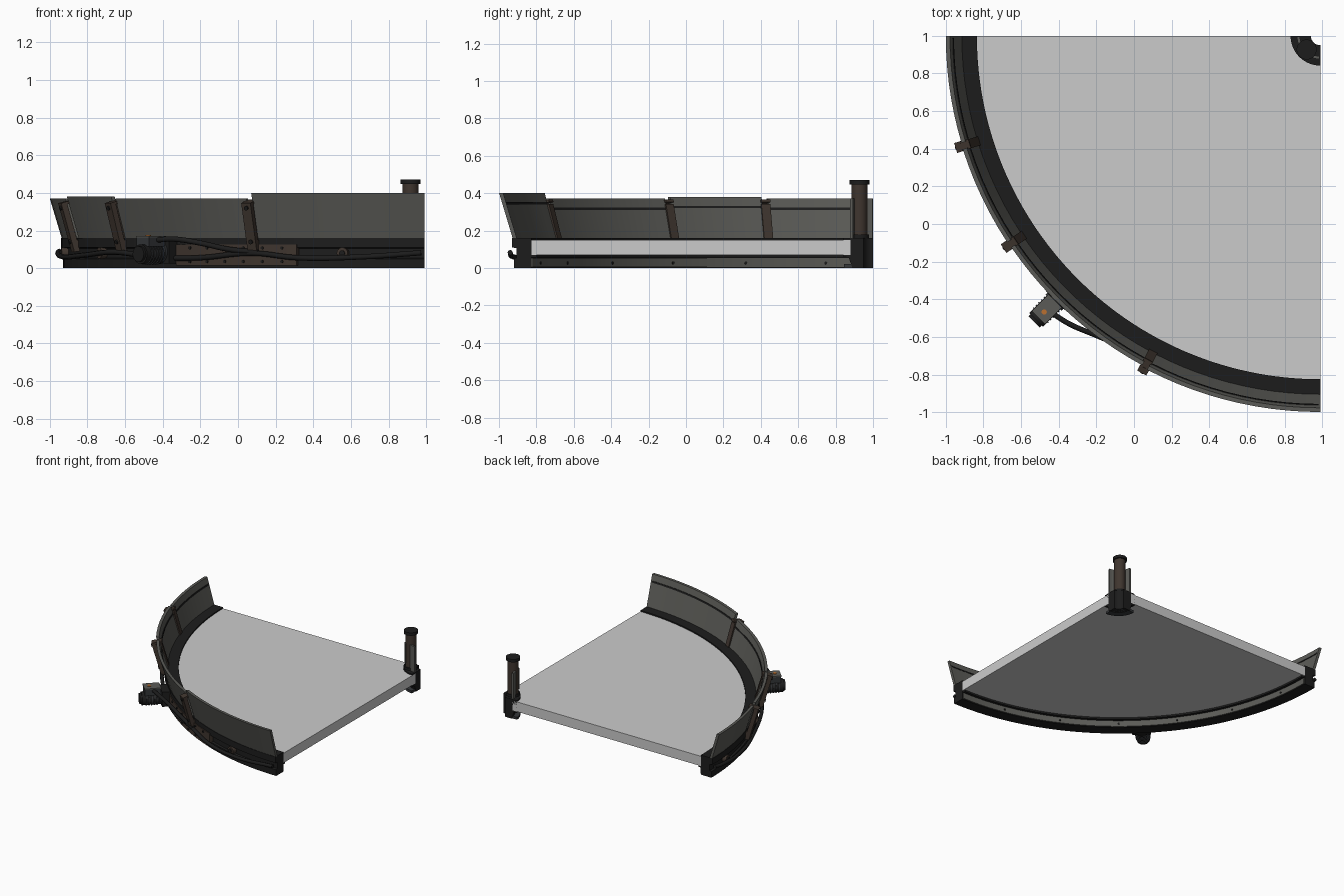
import bpy, bmesh, math
from mathutils import Matrix, Vector

if "Cube" in bpy.data.objects:
    bpy.data.objects.remove(bpy.data.objects["Cube"])

CX, CY = 0.99, 1.0          # centre of the quarter-turn


def mat(name, c):
    m = bpy.data.materials.new(name)
    m.diffuse_color = (*c, 1)
    m.use_nodes = True
    m.node_tree.nodes["Principled BSDF"].inputs["Base Color"].default_value = m.diffuse_color
    return m


BLACK = mat("black", (0.012, 0.012, 0.012))
STEEL = mat("steel", (0.105, 0.105, 0.095))
BROWN = mat("bronze", (0.05, 0.036, 0.028))
DARK = mat("dark_grey", (0.035, 0.038, 0.042))
ORANGE = mat("orange", (0.5, 0.16, 0.03))


def polar(r, deg, z):
    a = math.radians(deg)
    return Vector((CX - r * math.cos(a), CY - r * math.sin(a), z))


def finish(name, bm, m, smooth=True):
    bmesh.ops.recalc_face_normals(bm, faces=bm.faces)
    me = bpy.data.meshes.new(name)
    bm.to_mesh(me)
    bm.free()
    ob = bpy.data.objects.new(name, me)
    bpy.context.collection.objects.link(ob)
    if m:
        me.materials.append(m)
    if smooth:
        bpy.ops.object.select_all(action='DESELECT')
        ob.select_set(True)
        bpy.context.view_layer.objects.active = ob
        bpy.ops.object.shade_smooth_by_angle(angle=math.radians(30))
    return ob


def sweep(name, profile, a0, a1, m=None, step=1.5):
    """Sweep a closed (radius, z) profile about the turn centre."""
    bm = bmesh.new()
    n = max(2, round((a1 - a0) / step))
    rings = [[bm.verts.new(polar(r, a0 + (a1 - a0) * i / n, z)) for r, z in profile]
             for i in range(n + 1)]
    k = len(profile)
    for p, q in zip(rings, rings[1:]):
        for j in range(k):
            bm.faces.new((p[j], p[(j + 1) % k], q[(j + 1) % k], q[j]))
    bm.faces.new(rings[0])
    bm.faces.new(rings[-1])
    return finish(name, bm, m)


def rect(r0, r1, z0, z1):
    return [(r0, z0), (r1, z0), (r1, z1), (r0, z1)]


def frame(r, deg, z, tilt=0):
    # local x points outward, y tangential, z up
    return (Matrix.Translation(polar(r, deg, z)) @ Matrix.Rotation(math.radians(deg + 180), 4, 'Z')
            @ Matrix.Rotation(math.radians(tilt), 4, 'Y'))


def box(name, r, deg, z, size, m, tilt=0):
    bm = bmesh.new()
    bmesh.ops.create_cube(bm, size=1, matrix=frame(r, deg, z, tilt) @ Matrix.Diagonal((*size, 1)))
    return finish(name, bm, m, False)


def cyl(name, r, deg, z, rad, depth, m, tilt=0, seg=24):
    bm = bmesh.new()
    bmesh.ops.create_cone(bm, cap_ends=True, segments=seg, radius1=rad, radius2=rad, depth=depth,
                          matrix=frame(r, deg, z, tilt))
    return finish(name, bm, m)


def cable(name, pts, rad=0.014):
    cu = bpy.data.curves.new(name, 'CURVE')
    cu.dimensions = '3D'
    cu.bevel_depth, cu.bevel_resolution, cu.resolution_u = rad, 2, 5
    cu.use_fill_caps = True
    s = cu.splines.new('BEZIER')
    s.bezier_points.add(len(pts) - 1)
    for b, p in zip(s.bezier_points, pts):
        b.co = polar(*p)
        b.handle_left_type = b.handle_right_type = 'AUTO'
    cu.materials.append(BLACK)
    bpy.context.collection.objects.link(bpy.data.objects.new(name, cu))


# Belt slab
sweep("belt", rect(0.12, 1.825, 0.07, 0.15), 0, 90)

# Outer frame: C-shaped channel with a shallow recess on the outside
sweep("outer_frame", [(1.825, 0), (1.92, 0), (1.92, 0.05), (1.905, 0.055), (1.905, 0.105),
                      (1.93, 0.11), (1.93, 0.16), (1.825, 0.16)], 0, 90, BLACK)
sweep("inner_skirt", rect(1.818, 1.826, 0.004, 0.052), 0.2, 89.8, STEEL)
sweep("belt_lip", rect(1.80, 1.83, 0.055, 0.069), 0.2, 89.8, BLACK)
for i, a in enumerate((8, 22, 36, 50, 64, 78)):
    cyl(f"skirt_bolt_{i}", 1.817, a, 0.027, 0.008, 0.006, BLACK, 90, 12)

# Leaning side guards with seam trim
SLOPE = 0.30


def lean(z):
    return 1.905 + (z - 0.16) * SLOPE


for i, (a0, a1, top) in enumerate(((0, 16.6, 0.37), (17.6, 33.4, 0.38),
                                   (34.4, 61.6, 0.37), (62.6, 90, 0.40))):
    sweep(f"guard_panel_{i}", [(lean(0.155), 0.155), (lean(0.155) + 0.022, 0.155),
                               (lean(top) + 0.022, top), (lean(top), top)], a0, a1, STEEL, 2.5)
    t = top - 0.06
    sweep(f"guard_trim_{i}", [(lean(t) - 0.003, t), (lean(t) + 0.01, t),
                              (lean(t + 0.012) + 0.01, t + 0.012), (lean(t + 0.012) - 0.003, t + 0.012)],
          a0 + 0.3, a1 - 0.3, BLACK, 2.5)

# Guard brackets at the panel joints
for i, a in enumerate((17.1, 33.9, 62.1)):
    box(f"bracket_post_{i}", 1.975, a, 0.22, (0.032, 0.055, 0.27), BROWN, 16)
    box(f"bracket_inner_strip_{i}", lean(0.25) - 0.003, a, 0.25, (0.014, 0.05, 0.19), BROWN, 16)
    box(f"bracket_cap_{i}", lean(0.35) + 0.02, a, 0.35, (0.07, 0.05, 0.014), BROWN, 16)
    box(f"bracket_foot_{i}", 1.94, a, 0.12, (0.03, 0.055, 0.06), BROWN)
    for z in (0.14, 0.32):
        cyl(f"bracket_bolt_{i}", 1.969 + (z - 0.22) * 0.287 + 0.024, a, z, 0.012, 0.012, BLACK, 106, 12)

# Drive cover plate on the frame
sweep("drive_plate", rect(1.90, 1.936, 0.015, 0.125), 47, 69.5, BROWN)
for i in range(6):
    for z in (0.035, 0.108):
        cyl("plate_bolt", 1.938, 50 + i * 3.4, z, 0.008, 0.008, BLACK, 90, 10)
for i, a in enumerate((6, 27, 77)):
    cyl(f"frame_boss_{i}", 1.92, a, 0.08, 0.03, 0.04, BROWN, 90)
    cyl(f"frame_boss_pin_{i}", 1.942, a, 0.08, 0.015, 0.012, BLACK, 90, 16)

# Drive motor
box("motor_mount", 1.955, 45, 0.085, (0.07, 0.14, 0.12), BLACK)
cyl("motor_flange", 1.995, 45, 0.085, 0.06, 0.02, DARK, 90)
cyl("motor_body", 2.06, 45, 0.075, 0.052, 0.15, BLACK, 90, 32)
for i in range(5):
    cyl(f"motor_fin_{i}", 2.02 + i * 0.02, 45, 0.075, 0.057, 0.006, DARK, 90, 32)
box("terminal_box", 2.055, 45, 0.14, (0.12, 0.095, 0.05), DARK)
box("terminal_lid", 2.055, 45, 0.168, (0.125, 0.10, 0.008), STEEL)
cyl("terminal_plug", 2.075, 45, 0.173, 0.014, 0.006, ORANGE, 0, 16)
cyl("motor_end_cap", 2.14, 45, 0.075, 0.042, 0.02, BLACK, 90)

# Cables
cable("motor_cable", [(2.05, 46, 0.15), (2.03, 49, 0.155), (1.99, 53, 0.135), (1.955, 58, 0.10),
                      (1.945, 63, 0.085)])
cable("frame_cable", [(1.94, 0.5, 0.09), (1.95, 3, 0.08), (1.955, 12, 0.06), (1.945, 22, 0.07),
                      (1.95, 33, 0.085), (1.94, 42, 0.06), (1.945, 52, 0.055), (1.945, 62, 0.08),
                      (1.955, 70, 0.055), (1.955, 80, 0.06), (1.94, 89.5, 0.082)])

# Inner hub at the corner
sweep("inner_hub", [(0.05, 0), (0.11, 0), (0.13, 0.055), (0.158, 0.06), (0.158, 0.16), (0.05, 0.16)],
      0, 90, BLACK, 6)
sweep("hub_base", rect(0.055, 0.155, 0.0, 0.02), 3, 87, DARK, 6)
for i, a0 in enumerate((2, 62)):
    sweep(f"hub_guard_{i}", rect(0.108, 0.124, 0.16, 0.37), a0, a0 + 26, STEEL, 6)

# Corner roller post
cyl("roller_post", 0.103, 45, 0.305, 0.042, 0.30, BROWN, 0, 32)
cyl("roller_collar", 0.103, 45, 0.17, 0.05, 0.02, BLACK, 0, 32)
cyl("roller_cap", 0.103, 45, 0.459, 0.053, 0.024, BLACK, 0, 32)
box("roller_strip", 0.146, 45, 0.29, (0.008, 0.03, 0.16), STEEL)
